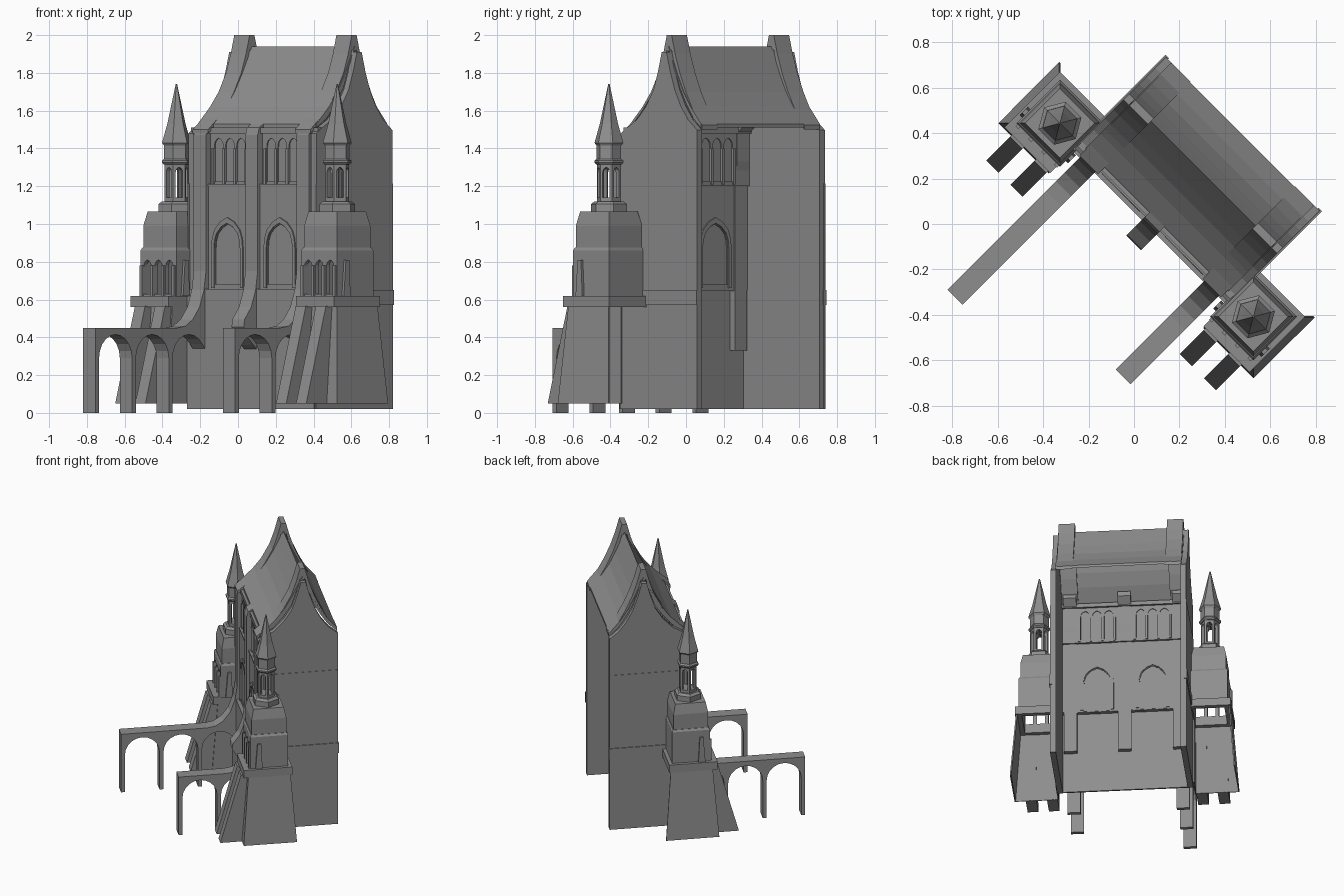
import bpy, bmesh, math
from mathutils import Matrix, Vector

if "Cube" in bpy.data.objects:
    bpy.data.objects.remove(bpy.data.objects["Cube"])

stone = bpy.data.materials.new("grey_stone")
stone.diffuse_color = (0.27, 0.27, 0.27, 1)
stone.use_nodes = True
stone.node_tree.nodes["Principled BSDF"].inputs["Base Color"].default_value = stone.diffuse_color
TURN = -math.pi / 4          # whole building stands diagonally on the grid
MID = 0.058                  # centre of the hall along its length
RIDGE = 0.372                # ridge position across the hall


def finish(name, bm):
    bmesh.ops.recalc_face_normals(bm, faces=bm.faces)
    me = bpy.data.meshes.new(name)
    bm.to_mesh(me)
    bm.free()
    me.materials.append(stone)
    ob = bpy.data.objects.new(name, me)
    ob.rotation_euler.z = TURN
    bpy.context.collection.objects.link(ob)
    return ob


def add_prism(bm, pts, axis, a, b):
    """Outline of (across, height) points pushed along axis 'u' or 'v'."""
    place = (lambda p, t: (t, p[0], p[1])) if axis == 'u' else (lambda p, t: (p[0], t, p[1]))
    lo = [bm.verts.new(place(p, a)) for p in pts]
    hi = [bm.verts.new(place(p, b)) for p in pts]
    bm.faces.new(lo)
    bm.faces.new(hi[::-1])
    for i in range(len(pts)):
        j = (i + 1) % len(pts)
        bm.faces.new((lo[i], hi[i], hi[j], lo[j]))


def prism(name, pts, axis, a, b):
    bm = bmesh.new()
    add_prism(bm, pts, axis, a, b)
    return finish(name, bm)


def rect(u0, u1, z0, z1):
    return [(u0, z0), (u1, z0), (u1, z1), (u0, z1)]


def box(name, u0, u1, v0, v1, z0, z1):
    return prism(name, rect(u0, u1, z0, z1), 'v', v0, v1)


def stack(name, cu, cv, rings, sides, turn=0.0):
    """Stacked regular rings of (radius, height)."""
    bm = bmesh.new()
    loops = []
    for r, z in rings:
        loops.append([bm.verts.new((cu + r * math.cos(turn + math.tau * i / sides),
                                    cv + r * math.sin(turn + math.tau * i / sides), z))
                      for i in range(sides)])
    for a, b in zip(loops, loops[1:]):
        for i in range(sides):
            j = (i + 1) % sides
            bm.faces.new((a[i], a[j], b[j], b[i]))
    bm.faces.new(loops[0][::-1])
    bm.faces.new(loops[-1])
    return finish(name, bm)


def square(name, cu, cv, rings):
    return stack(name, cu, cv, [(h * math.sqrt(2), z) for h, z in rings], 4, math.pi / 4)


def arch(c, w, z0, z1):
    """Pointed arch outline, bottom left round to bottom right."""
    h = w * 0.7
    s = z1 - h
    side = [(1, 0), (0.95, 0.32), (0.8, 0.6), (0.45, 0.85)]
    return ([(c - w / 2, z0)] + [(c - w / 2 * x, s + h * y) for x, y in side] + [(c, z1)]
            + [(c + w / 2 * x, s + h * y) for x, y in side[::-1]] + [(c + w / 2, z0)])


def cut(ob, bm):
    cutter = finish("cutter", bm)
    cutter.hide_render = True
    m = ob.modifiers.new("openings", 'BOOLEAN')
    m.operation, m.solver, m.object = 'DIFFERENCE', 'EXACT', cutter
    bpy.context.view_layer.update()
    bpy.context.view_layer.objects.active = ob
    bpy.ops.object.modifier_apply(modifier=m.name)
    bpy.data.objects.remove(cutter)


# --- thin front wall in three storeys: base, windows, gallery ---
U0, U1 = MID - 0.475, MID + 0.475
box("front_wall_base", U0, U1, 0.036, 0.048, 0.02, 0.65)
box("front_wall_sill", U0, U1, 0.036, 0.076, 0.645, 0.655)
wall = box("window_wall", U0, U1, 0.062, 0.078, 0.65, 1.21)
gallery = box("gallery_wall", U0, U1, 0.078, 0.094, 1.2, 1.5)
bays = (MID - 0.197, MID + 0.195)
PITCH = 0.083
windows, lancets = bmesh.new(), bmesh.new()
for c in bays:
    add_prism(windows, arch(c, 0.185, 0.68, 1.0), 'v', 0.0, 0.2)
    for k in (-1, 0, 1):
        add_prism(lancets, arch(c + PITCH * k, 0.064, 1.225, 1.455), 'v', 0.0, 0.2)
cut(wall, windows)
cut(gallery, lancets)
for c in bays:
    box("window_pane", c - 0.11, c + 0.11, 0.068, 0.072, 0.66, 1.03)
    box("gallery_pane", c - 0.135, c + 0.135, 0.084, 0.088, 1.21, 1.48)
    for v in (0.055, 0.074):
        prism("window_frame", arch(c, 0.235, 0.66, 1.035) + arch(c, 0.195, 0.66, 1.005)[::-1], 'v', v, v + 0.011)
    for k in (-1.5, -0.5, 0.5, 1.5):
        box("gallery_column", c + PITCH * k - 0.008, c + PITCH * k + 0.008, 0.07, 0.1, 1.21, 1.4)
box("gallery_sill", U0, U1, 0.058, 0.094, 1.2, 1.212)
box("front_cornice", U0, U1, 0.066, 0.11, 1.48, 1.51)

# --- swept roof and raised ribs at both ends ---
roof = [(0, 1.94), (0.03, 1.87), (0.065, 1.79), (0.11, 1.70), (0.165, 1.62), (0.243, 1.53)]
upper = [(RIDGE - d * 1.18, z) for d, z in roof[::-1]] + [(RIDGE + d, z) for d, z in roof[1:]]
under = [(v, z - 0.02) for v, z in upper]
prism("roof", upper + under[::-1], 'u', U0 + 0.03, U1 - 0.03)

rib_back = [(0.018, 2.0), (0.045, 1.9), (0.08, 1.8), (0.125, 1.7), (0.18, 1.6), (0.247, 1.525)]
rib_front = rib_back[:3] + [(0.135, 1.7), (0.205, 1.6), (0.28, 1.54), (0.329, 1.5)]
rib_top = [(RIDGE - d, z) for d, z in rib_front[::-1]] + [(RIDGE + d, z) for d, z in rib_back]
rib_low = [(v, z - min(0.08, 0.02 + (z - 1.5) * 0.2)) for v, z in rib_top]
for s in (-1, 1):
    out = MID + s * 0.478
    prism("roof_rib", rib_top + rib_low[::-1], 'u', MID + s * 0.325, MID + s * 0.44)
    # end wall, closed up to the swept gable sitting a little under the rib
    gable = [(v, z - 0.02 - 0.07 * min(1, (z - 1.5) * 4)) for v, z in rib_top]
    end = [(0.05, 0.02), (0.05, 1.48)] + gable[1:] + [(RIDGE + 0.247, 0.02)]
    prism("end_wall", end, 'u', MID + s * 0.44, out)
    a, b = sorted((MID + s * 0.465, MID + s * 0.487))
    box("end_wall_band", a, b, 0.04, 0.624, 0.57, 0.65)
    a, b = sorted((MID + s * 0.47, MID + s * 0.481))
    box("end_wall_lower", a, b, 0.045, 0.62, 0.02, 1.215)

# --- wall piers sweeping out into arcades ---
sweep = [(0.16, 1.565), (0.1, 1.54), (0.055, 1.51), (0.043, 1.47), (0.043, 0.75), (0.028, 0.65),
         (-0.005, 0.56), (-0.055, 0.495), (-0.11, 0.46), (-0.17, 0.45)]
heel = [(0.045, 0.33), (0.083, 0.33), (0.083, 1.2), (0.1, 1.33), (0.1, 1.48), (0.16, 1.53)]
STEP, POST = 0.275, 0.028


def arcade(u, count):
    first = -0.235 - STEP * (count - 1)
    pts = sweep + [(first, 0.45)]
    for i in range(count):
        v = first + STEP * i
        pts += [(v, 0), (v + POST, 0)]
        r = (STEP - POST) / 2
        c = v + POST + r
        pts += [(c - r * math.cos(math.pi * k / 10), 0.29 + 0.125 * math.sin(math.pi * k / 10))
                for k in range(11 if i < count - 1 else 9)]
    prism("pier_arcade", pts + heel, 'u', u - 0.046, u + 0.046)


arcade(MID - 0.387, 3)
arcade(MID + 0.384, 2)
prism("centre_pier", sweep[:8] + [(-0.06, 0.455), (-0.03, 0.4), (0.01, 0.36)] + heel,
      'u', MID - 0.046, MID + 0.046)

# --- twin corner towers ---
TV = 0.083
for s in (-1, 1):
    cu = MID + s * 0.602
    inner = cu - s * 0.118
    # battered base: outer, front and inner walls, open behind
    bm = bmesh.new()
    rows = []
    for h, z in ((0.188, 0.05), (0.148, 0.57)):
        rows.append([bm.verts.new(p) for p in ((cu + s * h, TV + h, z), (cu + s * h, TV - h, z),
                                               (inner, TV - h, z), (inner, 0.06, z))])
    for i in range(3):
        bm.faces.new((rows[0][i], rows[0][i + 1], rows[1][i + 1], rows[1][i]))
    base = finish("tower_base", bm)
    sol = base.modifiers.new("thickness", 'SOLIDIFY')
    sol.thickness, sol.offset = 0.01, 0
    # wedge-shaped legs against the base
    for k in (-1, 1):
        u = cu + k * 0.075
        prism("tower_leg", [(-0.262, 0.05), (-0.1, 0.05), (-0.06, 0.565), (-0.115, 0.565)],
              'u', u - 0.038, u + 0.038)
    # hollow ledge
    a, b = sorted((cu + s * 0.16, cu - s * 0.125))
    ledge = box("tower_ledge", a, b, TV - 0.185, TV + 0.16, 0.56, 0.62)
    well = bmesh.new()
    add_prism(well, rect(cu - 0.112, cu + 0.112, 0.5, 0.7), 'v', TV - 0.112, TV + 0.125)
    cut(ledge, well)
    # arcaded storey, hollow from below
    storey = square("tower_storey", cu, TV, [(0.135, 0.615), (0.135, 0.86), (0.127, 0.875)])
    slots = bmesh.new()
    for k in (-1, 0, 1):
        add_prism(slots, arch(cu + 0.082 * k, 0.056, 0.63, 0.81), 'v', TV - 0.2, TV - 0.1)
    well = bmesh.new()
    add_prism(well, rect(cu - 0.112, cu + 0.112, 0.5, 0.85), 'v', TV - 0.112, TV + 0.125)
    cut(storey, well)
    cut(storey, slots)
    for k in (-1.5, -0.5, 0.5, 1.5):
        u = cu + 0.08 * k
        box("storey_column", u - 0.009, u + 0.009, TV - 0.147, TV - 0.13, 0.62, 0.78)
    for k in (-1, 1):
        a, b = sorted((cu + k * 0.13, cu + k * 0.15))
        prism("side_fin", [(TV - 0.1, 0.62), (TV - 0.05, 0.62), (TV - 0.06, 0.81), (TV - 0.085, 0.81)],
              'u', a, b)
    square("tower_shoulder", cu, TV, [(0.124, 0.87), (0.124, 0.99), (0.108, 1.065)])
    # hexagonal turret and spire
    stack("turret_foot", cu, TV, [(0.098, 1.06), (0.098, 1.105), (0.08, 1.12)], 6)
    lantern = stack("turret_lantern", cu, TV, [(0.065, 1.11), (0.065, 1.34)], 6)
    for k in range(3):
        tunnel = bmesh.new()
        add_prism(tunnel, arch(0, 0.038, 1.14, 1.3), 'v', -0.15, 0.15)
        bmesh.ops.transform(tunnel, verts=tunnel.verts, matrix=Matrix.Translation(Vector((cu, TV, 0)))
                            @ Matrix.Rotation(k * math.pi / 3, 4, 'Z'))
        cut(lantern, tunnel)
    stack("turret_ring", cu, TV, [(0.07, 1.315), (0.079, 1.325), (0.079, 1.335), (0.068, 1.345)], 6)
    stack("turret_drum", cu, TV, [(0.067, 1.34), (0.067, 1.43)], 6)
    stack("spire", cu, TV, [(0.068, 1.415), (0.079, 1.43), (0.05, 1.53), (0.004, 1.74)], 6)
